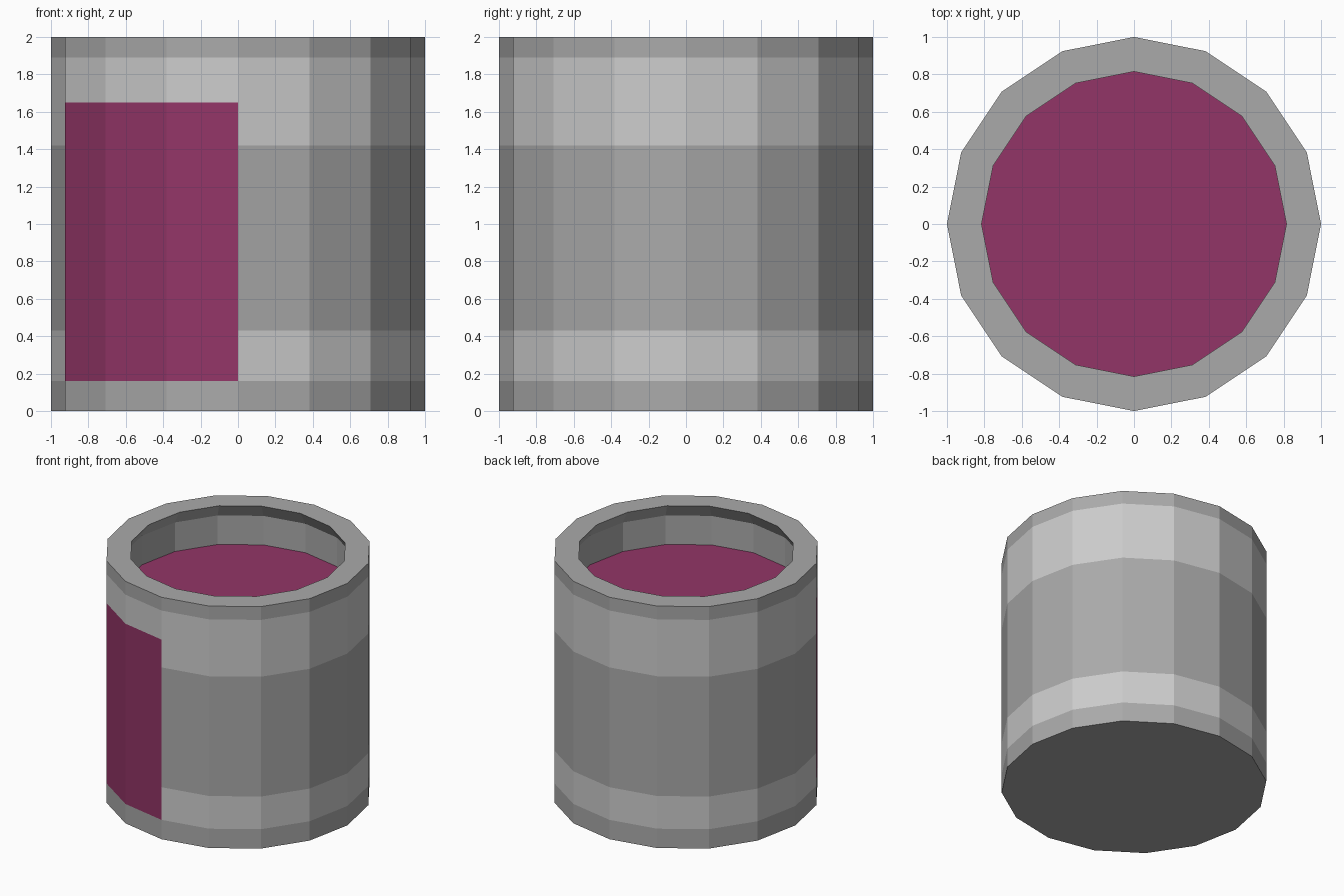
import bpy, bmesh, math

if "Cube" in bpy.data.objects:
    bpy.data.objects.remove(bpy.data.objects["Cube"])

SIDES = 16


def material(name, rgb):
    m = bpy.data.materials.new(name)
    m.diffuse_color = (*rgb, 1)
    m.use_nodes = True
    m.node_tree.nodes["Principled BSDF"].inputs["Base Color"].default_value = m.diffuse_color
    return m


def ring(bm, r, z):
    return [bm.verts.new((r * math.cos(i * math.tau / SIDES),
                          r * math.sin(i * math.tau / SIDES), z))
            for i in range(SIDES)]


def finish(bm, name, mats):
    mesh = bpy.data.meshes.new(name)
    bm.to_mesh(mesh)
    bm.free()
    for m in mats:
        mesh.materials.append(m)
    obj = bpy.data.objects.new(name, mesh)
    bpy.context.collection.objects.link(obj)


dark = material("dark_grey", (0.40, 0.40, 0.40))
light = material("light_grey", (0.80, 0.80, 0.80))
plum = material("plum", (0.29, 0.036, 0.135))

# Can shell: outer wall upward, over the rim, down the flared inside
# Each entry: radius, height, material of the band above it
profile = [(1, 0, 0), (1, 0.16, 1), (1, 0.43, 0), (1, 1.42, 1), (1, 1.65, 1),
           (1, 1.89, 0), (1, 2, 0), (0.815, 2, 0), (0.88, 1.89, 0), (0.88, 1.65, 0)]
bm = bmesh.new()
rings = [ring(bm, r, z) for r, z, _ in profile]
bm.faces.new(rings[0][::-1])
for k in range(len(rings) - 1):
    a, b = rings[k], rings[k + 1]
    for i in range(SIDES):
        j = (i + 1) % SIDES
        f = bm.faces.new((a[i], a[j], b[j], b[i]))
        # Coloured label covers three front-left panels
        f.material_index = 2 if 1 <= k <= 3 and 9 <= i <= 11 else profile[k][2]
finish(bm, "can", [dark, light, plum])

# Paint surface inside the can
bm = bmesh.new()
bm.faces.new(ring(bm, 0.88, 1.65))
finish(bm, "paint_surface", [plum])
